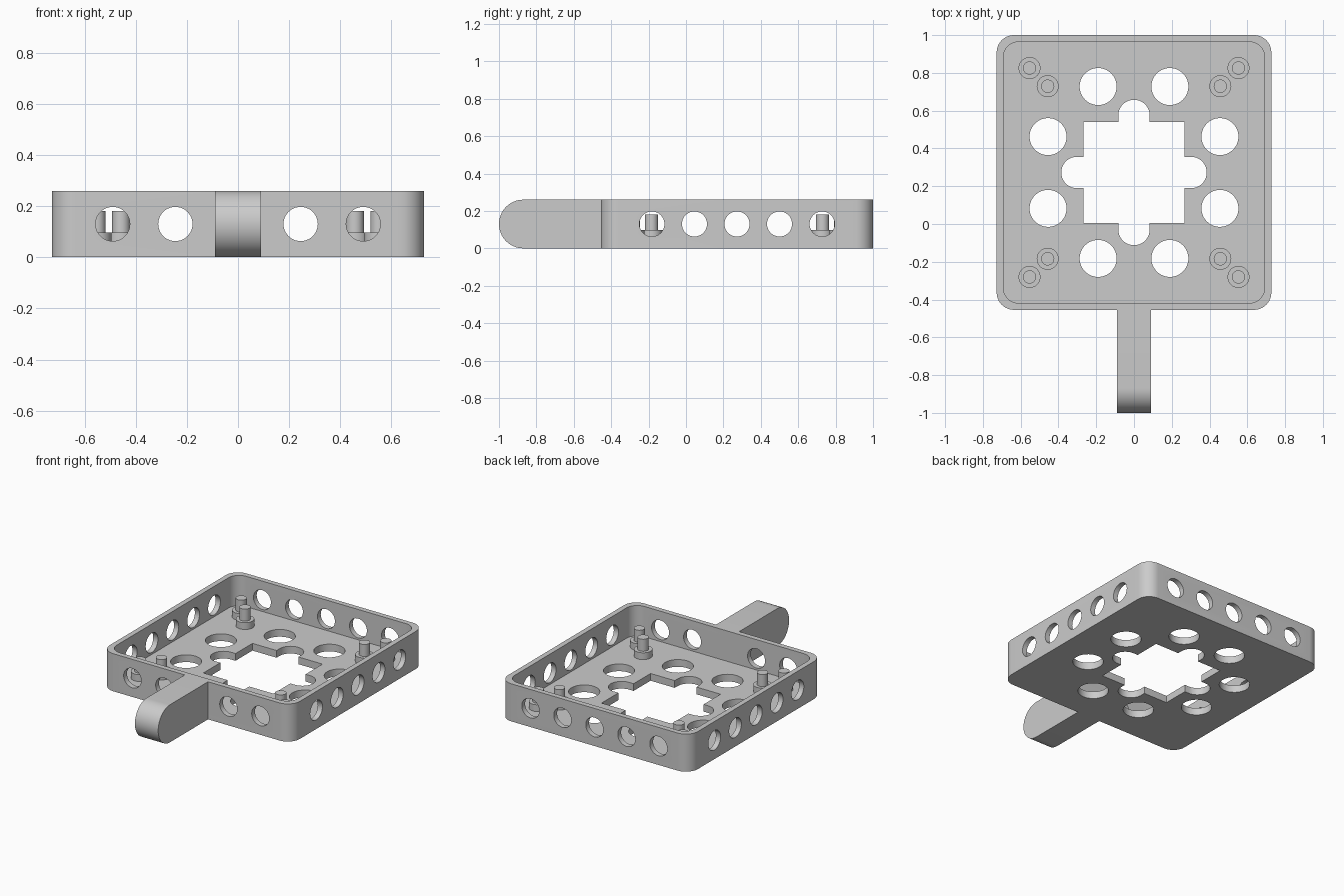
import bpy, bmesh, math
from mathutils import Matrix, Vector

if "Cube" in bpy.data.objects:
    bpy.data.objects.remove(bpy.data.objects["Cube"])

grey = bpy.data.materials.new("plain grey")
grey.use_nodes = True
grey.diffuse_color = (0.6, 0.6, 0.6, 1)
grey.node_tree.nodes["Principled BSDF"].inputs["Base Color"].default_value = (0.6, 0.6, 0.6, 1)

CY = 0.2727            # tray centre along y
HALF = 0.7273          # tray half width
HEIGHT = 0.26
MID = HEIGHT / 2
FLOOR = 0.05
WALL = 0.036
ALONG_X = Matrix(((0, 0, 1, 0), (1, 0, 0, 0), (0, 1, 0, 0), (0, 0, 0, 1)))
ALONG_Y = Matrix(((1, 0, 0, 0), (0, 0, -1, 0), (0, 1, 0, 0), (0, 0, 0, 1)))


def arc(cx, cy, r, start, end, steps):
    angles = [math.radians(start + (end - start) * i / steps) for i in range(steps + 1)]
    return [(cx + r * math.cos(a), cy + r * math.sin(a)) for a in angles]


def circle(r, steps=40):
    return arc(0, 0, r, 0, 360, steps)[:-1]


def rounded_square(half, r):
    c = half - r
    pts = []
    for k, (sx, sy) in enumerate([(1, 1), (-1, 1), (-1, -1), (1, -1)]):
        pts += arc(sx * c, sy * c, r, k * 90, k * 90 + 90, 10)
    return pts


def prism(name, outline, z0, z1, matrix=Matrix()):
    """Extrude a closed outline from z0 to z1, then place it."""
    bm = bmesh.new()
    face = bm.faces.new([bm.verts.new((x, y, z0)) for x, y in outline])
    top = bmesh.ops.extrude_face_region(bm, geom=[face])["geom"]
    bmesh.ops.translate(bm, vec=(0, 0, z1 - z0),
                        verts=[v for v in top if isinstance(v, bmesh.types.BMVert)])
    bm.transform(matrix)
    bmesh.ops.recalc_face_normals(bm, faces=bm.faces)
    mesh = bpy.data.meshes.new(name)
    bm.to_mesh(mesh)
    bm.free()
    mesh.materials.append(grey)
    obj = bpy.data.objects.new(name, mesh)
    bpy.context.collection.objects.link(obj)
    return obj


def activate(obj):
    bpy.ops.object.select_all(action="DESELECT")
    obj.select_set(True)
    bpy.context.view_layer.objects.active = obj


def cut(obj, cutter):
    cutter.hide_render = True
    mod = obj.modifiers.new("cut", "BOOLEAN")
    mod.operation = "DIFFERENCE"
    mod.solver = "EXACT"
    mod.object = cutter
    activate(obj)
    bpy.ops.object.modifier_apply(modifier=mod.name)
    bpy.data.objects.remove(cutter)


def smooth(obj):
    activate(obj)
    bpy.ops.object.shade_smooth_by_angle(angle=math.radians(30))


def at(x, y, z=0):
    return Matrix.Translation(Vector((x, y, z)))


# Open tray: rounded block with a hollow
tray = prism("tray", rounded_square(HALF, 0.092), 0, HEIGHT, at(0, CY))
cut(tray, prism("hollow", rounded_square(HALF - WALL, 0.08), FLOOR, 0.4, at(0, CY)))

# Central opening: square with a round-ended lobe on each side
lobe_r, lobe_c, square = 0.083, 0.302, 0.268
opening = []
for k in range(4):
    turn = Matrix.Rotation(k * math.pi / 2, 2)
    side = [(square, -square), (square, -lobe_r)]
    side += arc(lobe_c, 0, lobe_r, -90, 90, 20) + [(square, lobe_r)]
    opening += [tuple(turn @ Vector(p)) for p in side]
cut(tray, prism("opening", opening, -0.1, 0.1, at(0, CY)))

# Eight round holes in the floor
for a in (-1, 1):
    for b in (-1, 1):
        for x, y in ((0.19, 0.455), (0.455, 0.19)):
            cut(tray, prism("floor_hole", circle(0.098), -0.1, 0.1, at(a * x, CY + b * y)))

# Holes along the walls; the front centre stays solid behind the arm
for i in range(-2, 3):
    cut(tray, prism("side_hole", circle(0.067), -1, 1,
                    at(0, CY + i * 0.2275, MID) @ ALONG_X))
    reach = 1.2 if i else 0
    cut(tray, prism("end_hole", circle(0.067), -1.2, reach,
                    at(i * 0.245, 0, MID) @ ALONG_Y))
smooth(tray)

# Arm with a rounded, drilled end
arm_back = CY - HALF
profile = [(arm_back, 0), (arm_back, HEIGHT)] + arc(-1 + MID, MID, MID, 90, 270, 32)
arm = prism("arm", profile, -0.089, 0.089, ALONG_X)
cut(arm, prism("arm_hole", circle(0.051), -0.3, 0.3, at(0, -1 + MID, MID) @ ALONG_X))
smooth(arm)

# Pairs of stepped mounting posts in the corners
for a, side in ((1, "left"), (-1, "right")):
    for b, end in ((1, "back"), (-1, "front")):
        for d, place in ((0.457, "inner"), (0.553, "outer")):
            spot = at(a * d, CY + b * d)
            label = f"{end}_{side}_{place}"
            smooth(prism(label + "_post_base", circle(0.058), FLOOR - 0.01, 0.097, spot))
            smooth(prism(label + "_post_pin", circle(0.035, 32), 0.09, 0.18, spot))
